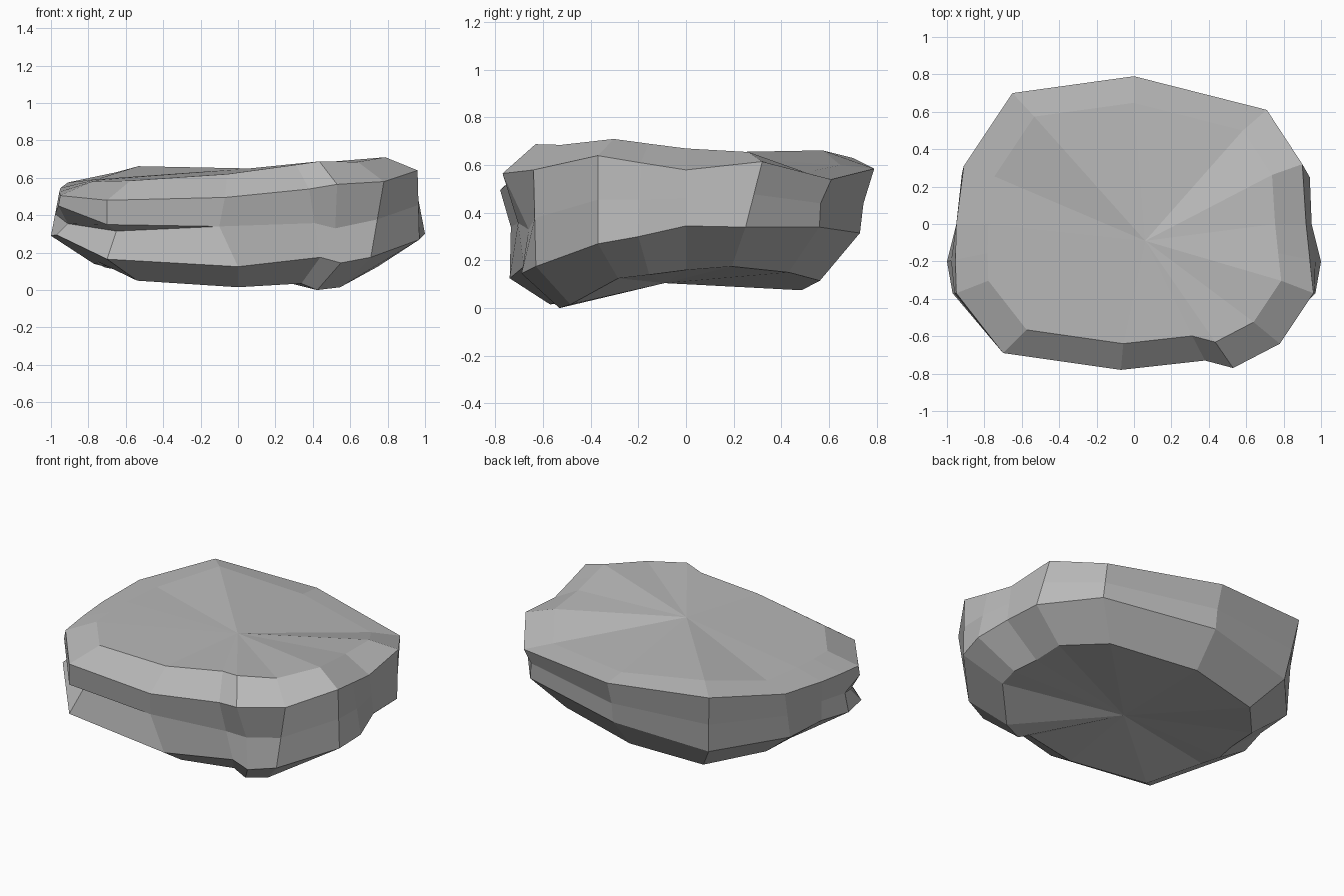
import bpy, bmesh
from mathutils import Vector

if "Cube" in bpy.data.objects:
    bpy.data.objects.remove(bpy.data.objects["Cube"])

# Stone colour
stone = bpy.data.materials.new("stone_grey")
stone.diffuse_color = (0.48, 0.48, 0.48, 1)
stone.use_nodes = True
stone.node_tree.nodes["Principled BSDF"].inputs["Base Color"].default_value = stone.diffuse_color

# Upper rim and lower edge, counter-clockwise from the right side
rim = [Vector(p) for p in [
    (.92, 0, .58), (.90, .32, .615), (.71, .61, .54), (0, .79, .585),
    (-.65, .70, .63), (-.91, .31, .575), (-.95, 0, .545), (-.955, -.19, .525),
    (-.95, -.37, .505), (-.70, -.69, .48), (-.07, -.78, .495), (.38, -.73, .54),
    (.53, -.77, .565), (.78, -.64, .58), (.96, -.37, .64), (.94, -.19, .61)]]
lower = [Vector(p) for p in [
    (.95, 0, .345), (.94, .25, .34), (.70, .56, .34), (0, .73, .315),
    (-.60, .63, .25), (-.92, .27, .29), (-.95, 0, .30), (-1, -.20, .29),
    (-.97, -.37, .295), (-.70, -.69, .165), (0, -.74, .125), (.44, -.68, .175),
    (.55, -.69, .145), (.71, -.63, .175), (.97, -.37, .27), (1, -.20, .30)]]

# Heights of the inner top edge and of the underside edge
top_z = [.67, .655, .57, .60, .662, .595, .59, .585,
         .58, .585, .62, .67, .688, .685, .71, .69]
base_z = [.16, .175, .15, .115, .075, .12, .13, .14,
          .15, .05, .015, .035, 0, .015, .125, .14]


def scaled(ring, factor, heights):
    return [Vector((p.x * factor, p.y * factor, z)) for p, z in zip(ring, heights)]


top = scaled(rim, .82, top_z)
base = scaled(lower, .77, base_z)

# Waist: halfway, with a notch at front right and a split at front left
waist_high = [a.lerp(b, .5) for a, b in zip(rim, lower)]
waist_high[2] = Vector((.69, .565, .44))
waist_high[3] = Vector((0, .745, .44))
waist_high[10] = Vector((-.10, -.735, .34))
waist_high[12] = Vector((.52, -.66, .33))
waist_low = [p.copy() for p in waist_high]
waist_high[8] = Vector((-.96, -.37, .45))
waist_high[9] = Vector((-.70, -.69, .35))
waist_low[8] = Vector((-.91, -.35, .355))
waist_low[9] = Vector((-.65, -.61, .315))

# Skin the rings and close both ends with fans
bm = bmesh.new()
rings = [[bm.verts.new(p) for p in r]
         for r in (base, lower, waist_low, waist_high, rim, top)]
n = len(rim)
for a, b in zip(rings, rings[1:]):
    for i in range(n):
        j = (i + 1) % n
        bm.faces.new((a[i], a[j], b[j], b[i]))
for ring, tip in ((rings[-1], (.06, -.09, .65)), (rings[0], (0, -.09, .105))):
    centre = bm.verts.new(tip)
    for i in range(n):
        bm.faces.new((ring[i], ring[(i + 1) % n], centre))
bmesh.ops.remove_doubles(bm, verts=bm.verts, dist=.0005)
bmesh.ops.recalc_face_normals(bm, faces=bm.faces)

mesh = bpy.data.meshes.new("flat_rock")
bm.to_mesh(mesh)
bm.free()
mesh.materials.append(stone)
rock = bpy.data.objects.new("flat_rock", mesh)
bpy.context.collection.objects.link(rock)
